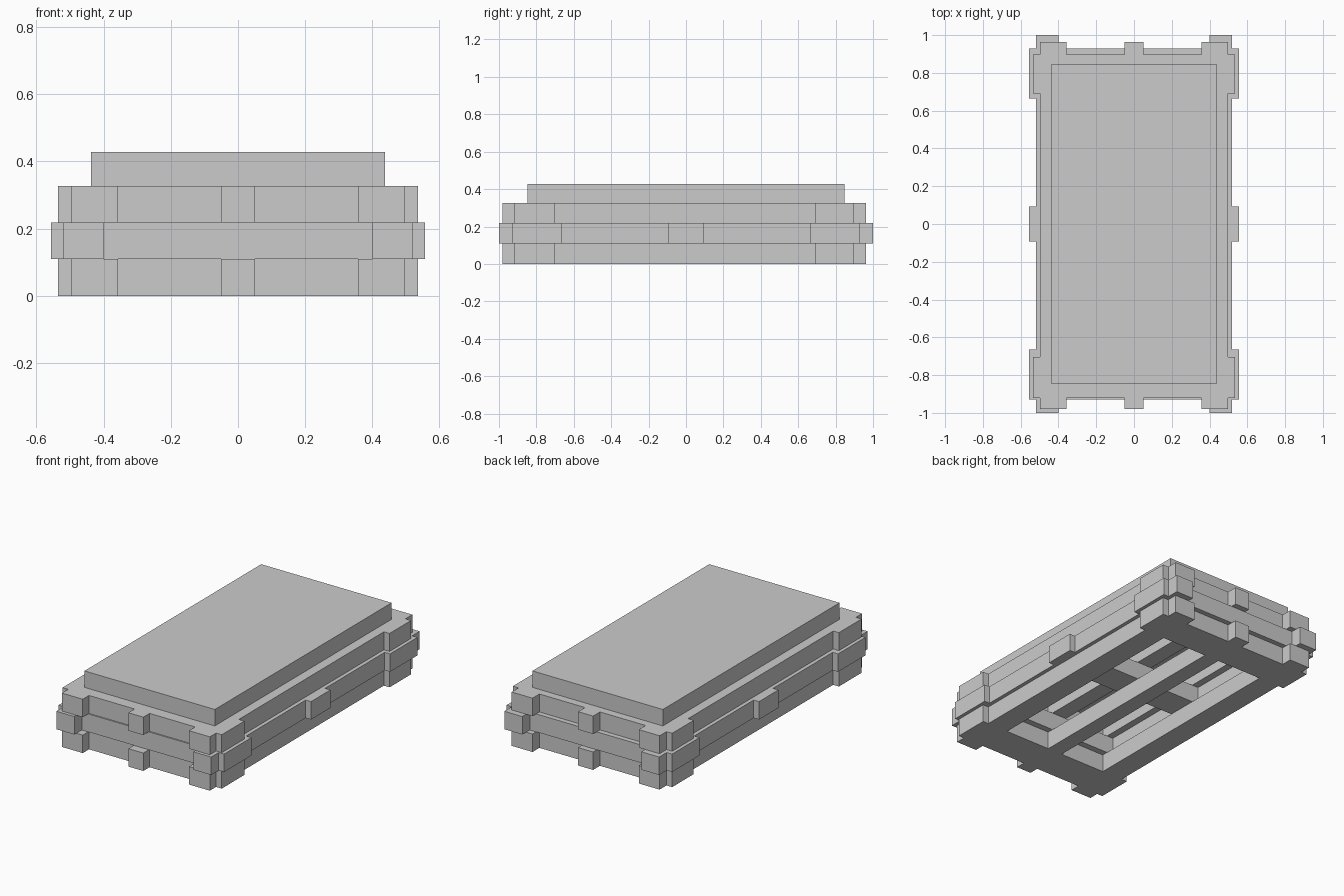
import bpy, bmesh

if "Cube" in bpy.data.objects:
    bpy.data.objects.remove(bpy.data.objects["Cube"])


def lattice(name, z0, z1, rects):
    """Merge overlapping rectangles (x0, x1, y0, y1) into one clean solid layer."""
    xs = sorted({v for r in rects for v in r[:2]})
    ys = sorted({v for r in rects for v in r[2:]})
    bm = bmesh.new()
    grid = {}

    def vert(i, j):
        if (i, j) not in grid:
            grid[i, j] = bm.verts.new((xs[i], ys[j], z0))
        return grid[i, j]

    for i in range(len(xs) - 1):
        for j in range(len(ys) - 1):
            cx, cy = (xs[i] + xs[i + 1]) / 2, (ys[j] + ys[j + 1]) / 2
            if any(a < cx < b and c < cy < d for a, b, c, d in rects):
                bm.faces.new([vert(i, j), vert(i + 1, j),
                              vert(i + 1, j + 1), vert(i, j + 1)])
    ext = bmesh.ops.extrude_face_region(bm, geom=bm.faces[:])
    top = [g for g in ext["geom"] if isinstance(g, bmesh.types.BMVert)]
    bmesh.ops.translate(bm, verts=top, vec=(0, 0, z1 - z0))
    bmesh.ops.recalc_face_normals(bm, faces=bm.faces[:])
    mesh = bpy.data.meshes.new(name)
    bm.to_mesh(mesh)
    bm.free()
    obj = bpy.data.objects.new(name, mesh)
    bpy.context.collection.objects.link(obj)
    return obj


# Outer layers: three long beams tied by two end planks
outer = [(-0.497, -0.357, -0.98, 0.963), (-0.05, 0.05, -0.98, 0.963),
         (0.357, 0.497, -0.98, 0.963),
         (-0.535, 0.535, 0.69, 0.897), (-0.535, 0.535, -0.92, -0.703)]

# Middle layer: two long beams tied by three cross planks
middle = [(-0.52, -0.40, -1, 1), (0.40, 0.52, -1, 1),
          (-0.556, 0.556, 0.665, 0.928), (-0.556, 0.556, -0.928, -0.665),
          (-0.556, 0.556, -0.093, 0.093)]

lattice("bottom_frame", 0.0, 0.109, outer)
lattice("middle_frame", 0.109, 0.218, middle)
lattice("top_frame", 0.218, 0.327, outer)

# Solid slab resting on the frames
lattice("top_slab", 0.327, 0.427, [(-0.438, 0.438, -0.848, 0.848)])
